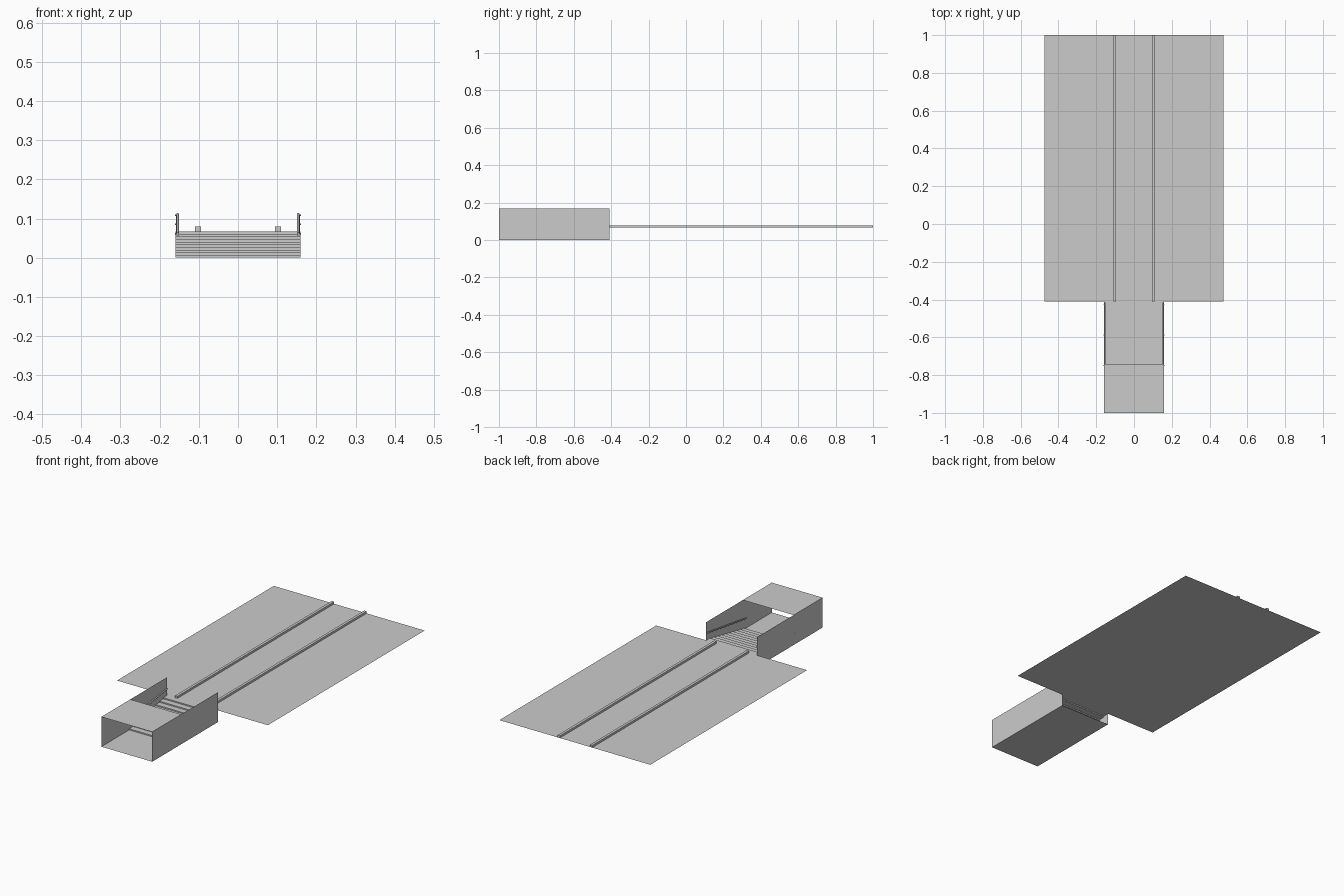
import bpy, bmesh
from mathutils import Vector

if "Cube" in bpy.data.objects:
    bpy.data.objects.remove(bpy.data.objects["Cube"])

W, Y0, Y1, ROOF_Y = 0.16, -1.0, -0.41, -0.74   # passage half width and extents
DECK, TOP = 0.067, 0.17                        # deck and roof heights
STAIR_Y, STEPS = -0.75, 10


def mesh_object(name, verts, faces):
    me = bpy.data.meshes.new(name)
    me.from_pydata(verts, [], faces)
    ob = bpy.data.objects.new(name, me)
    bpy.context.collection.objects.link(ob)
    return ob


def level_sheet(name, hx, ya, yb, z):
    return mesh_object(name, [(-hx, ya, z), (hx, ya, z), (hx, yb, z), (-hx, yb, z)], [(0, 1, 2, 3)])


def extrude_x(name, profile, x0, x1):
    # sweeps an open (y, z) profile sideways
    n = len(profile)
    verts = [(x, y, z) for x in (x0, x1) for y, z in profile]
    return mesh_object(name, verts, [(i, i + n, i + n + 1, i + 1) for i in range(n - 1)])


def box(name, centre, size):
    bm = bmesh.new()
    bmesh.ops.create_cube(bm, size=1)
    bmesh.ops.scale(bm, vec=size, verts=bm.verts)
    bmesh.ops.translate(bm, vec=centre, verts=bm.verts)
    me = bpy.data.meshes.new(name)
    bm.to_mesh(me)
    bm.free()
    ob = bpy.data.objects.new(name, me)
    bpy.context.collection.objects.link(ob)
    return ob


def tube(name, points, radius):
    cu = bpy.data.curves.new(name, 'CURVE')
    cu.dimensions = '3D'
    cu.bevel_depth = radius
    cu.bevel_resolution = 2
    cu.use_fill_caps = True
    sp = cu.splines.new('POLY')
    sp.points.add(len(points) - 1)
    for p, co in zip(sp.points, points):
        p.co = (*co, 1)
    ob = bpy.data.objects.new(name, cu)
    bpy.context.collection.objects.link(ob)
    return ob


# Deck, passage floor and roof sheets
level_sheet("platform_deck", 0.475, Y1, 1.0, DECK)
level_sheet("passage_floor", W, Y0, Y1, 0)
level_sheet("passage_roof", W, Y0, ROOF_Y, TOP)

# Staircase zigzag rising to the deck
run, rise = (Y1 - STAIR_Y) / STEPS, DECK / STEPS
profile = [(STAIR_Y, 0)]
for i in range(STEPS):
    profile += [(STAIR_Y + i * run, (i + 1) * rise), (STAIR_Y + (i + 1) * run, (i + 1) * rise)]
extrude_x("stairs", profile, -W, W)

for side, s in (("left", -1), ("right", 1)):
    # Thin passage wall
    x = s * W
    mesh_object(side + "_wall", [(x, Y0, 0), (x, Y1, 0), (x, Y1, TOP), (x, Y0, TOP)], [(0, 1, 2, 3)])

    # Raised strip along the deck
    box(side + "_deck_strip", Vector((s * 0.102, (Y1 + 1) / 2, DECK + 0.006)), (0.015, 1 - Y1, 0.012))

    # Sloping handrail with wall brackets
    a, b = Vector((s * 0.154, -0.76, 0.06)), Vector((s * 0.154, Y1 - 0.005, 0.11))
    tube(side + "_handrail", [a, b], 0.004)
    for i, t in enumerate((0.03, 0.5, 0.97)):
        p = a.lerp(b, t)
        tube(f"{side}_handrail_bracket_{i}", [p, (s * 0.1605, p.y, p.z)], 0.002)
